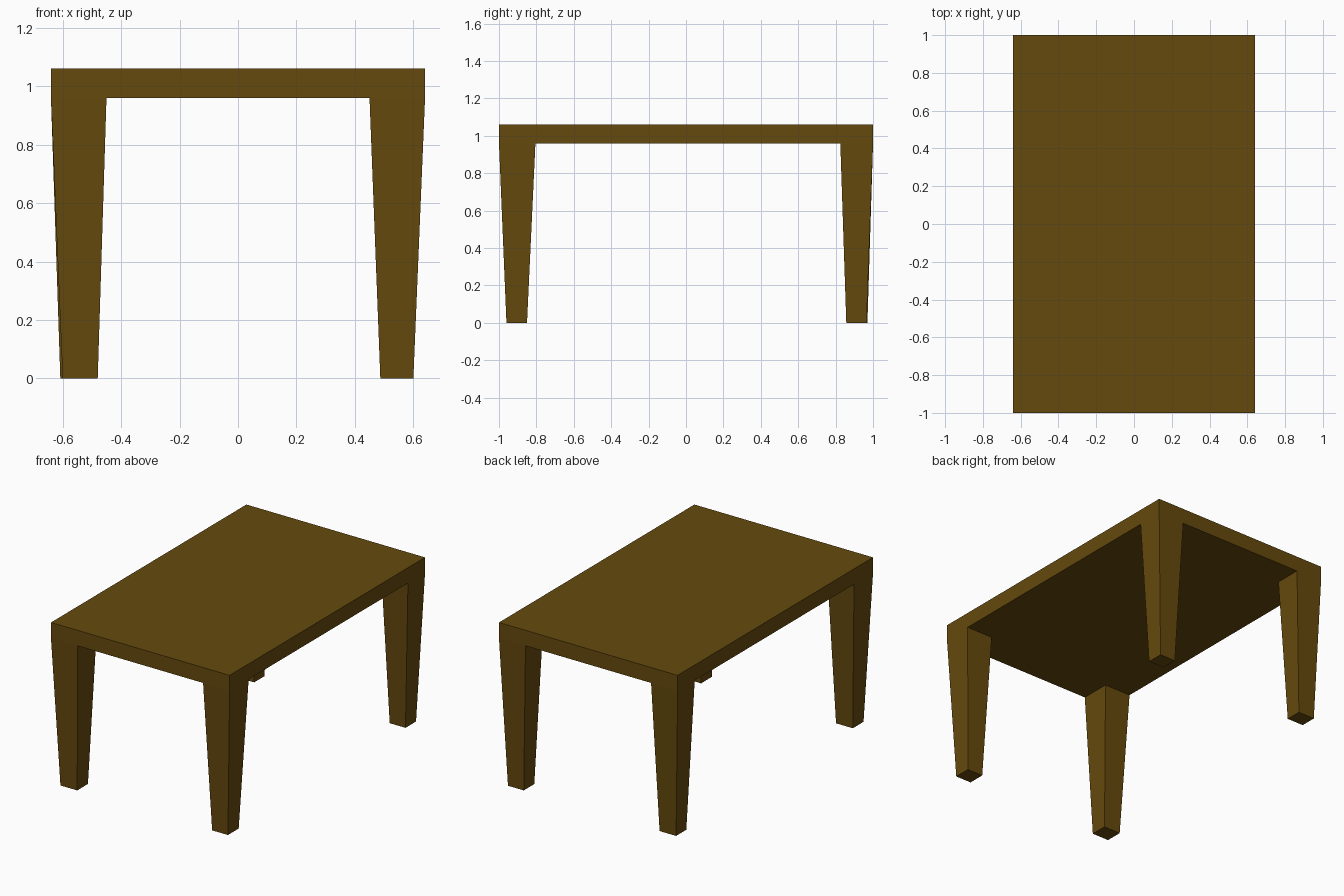
import bpy, bmesh
from mathutils import Vector

if "Cube" in bpy.data.objects:
    bpy.data.objects.remove(bpy.data.objects["Cube"])

TOP_Z, UNDER_Z = 1.06, 0.96
HALF_X, HALF_Y = 0.64, 1.0
LEG_X = (-0.45, 0.45)        # inner leg edges across the width
LEG_Y = (-0.805, 0.825)      # inner leg edges along the length

# Foot rectangles (x0, x1, y0, y1), keyed by side and end
FEET = {
    (-1, -1): (-0.60, -0.48, -0.96, -0.85),
    (1, -1): (0.487, 0.60, -0.96, -0.85),
    (-1, 1): (-0.608, -0.49, 0.865, 0.97),
    (1, 1): (0.487, 0.60, 0.857, 0.965),
}

bm = bmesh.new()

# Table top slab
bmesh.ops.create_cube(bm, size=1)
for v in bm.verts:
    v.co = Vector((v.co.x * 2 * HALF_X, v.co.y * 2 * HALF_Y,
                   TOP_Z if v.co.z > 0 else UNDER_Z))

# Cut lines marking out the leg corners
cuts = [((x, 0, 0), (1, 0, 0)) for x in LEG_X] + [((0, y, 0), (0, 1, 0)) for y in LEG_Y]
for co, no in cuts:
    bmesh.ops.bisect_plane(bm, geom=bm.verts[:] + bm.edges[:] + bm.faces[:],
                           plane_co=co, plane_no=no)

# Tapered legs extruded from the four underside corners
bm.normal_update()
corners = [f for f in bm.faces if f.normal.z < -0.9
           and abs(f.calc_center_median().x) > 0.45
           and abs(f.calc_center_median().y) > 0.8]
for face in corners:
    c = face.calc_center_median()
    x0, x1, y0, y1 = FEET[(1 if c.x > 0 else -1, 1 if c.y > 0 else -1)]
    foot = bmesh.ops.extrude_discrete_faces(bm, faces=[face])["faces"][0]
    for v in foot.verts:
        v.co = Vector((x1 if v.co.x > c.x else x0, y1 if v.co.y > c.y else y0, 0))

bmesh.ops.recalc_face_normals(bm, faces=bm.faces[:])
mesh = bpy.data.meshes.new("table")
bm.to_mesh(mesh)
bm.free()
table = bpy.data.objects.new("table", mesh)
bpy.context.collection.objects.link(table)

# Brown wood
wood = bpy.data.materials.new("wood")
wood.diffuse_color = (0.13, 0.068, 0.004, 1)
wood.use_nodes = True
wood.node_tree.nodes["Principled BSDF"].inputs["Base Color"].default_value = wood.diffuse_color
mesh.materials.append(wood)
